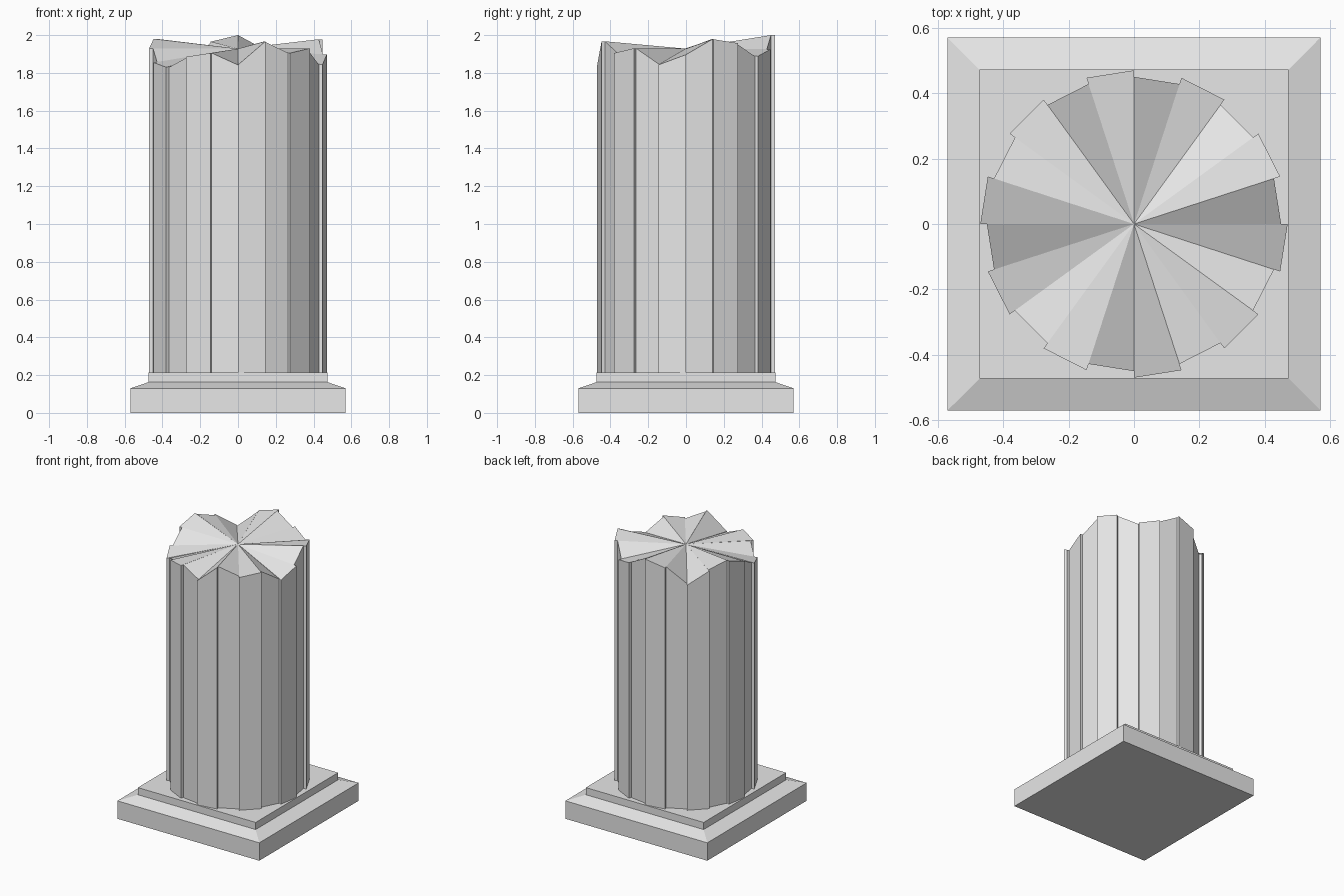
import bpy, bmesh
from math import sin, cos, pi, radians

cube = bpy.data.objects.get("Cube")
if cube:
    bpy.data.objects.remove(cube)

stone = bpy.data.materials.new("pale_grey_stone")
stone.use_nodes = True
grey = (0.8, 0.8, 0.8, 1)
stone.diffuse_color = grey
stone.node_tree.nodes["Principled BSDF"].inputs["Base Color"].default_value = grey


def finish(bm, name):
    bmesh.ops.recalc_face_normals(bm, faces=bm.faces)
    mesh = bpy.data.meshes.new(name)
    bm.to_mesh(mesh)
    bm.free()
    obj = bpy.data.objects.new(name, mesh)
    bpy.context.collection.objects.link(obj)
    mesh.materials.append(stone)
    return obj


def bridge(bm, low, high):
    n = len(low)
    for i in range(n):
        j = (i + 1) % n
        bm.faces.new((low[i], low[j], high[j], high[i]))


# Square stepped base with a sloped shoulder
bm = bmesh.new()
rings = []
for half, z in [(0.57, 0), (0.57, 0.13), (0.473, 0.163), (0.473, 0.215)]:
    rings.append([bm.verts.new((sx * half, sy * half, z))
                  for sx, sy in [(-1, -1), (1, -1), (1, 1), (-1, 1)]])
for low, high in zip(rings, rings[1:]):
    bridge(bm, low, high)
bm.faces.new(rings[0])
bm.faces.new(rings[-1])
finish(bm, "square_base")

# Broken rim heights, clockwise from the back
rim = [2.0, 1.925, 1.888, 1.957, 1.978, 1.897, 1.843, 1.93, 1.905, 1.967,
       1.842, 1.905, 1.885, 1.83, 1.855, 1.93, 1.98, 1.94, 1.85, 1.965]
count = len(rim)

# Shaft of alternating recessed and raised flat panels, with a jagged top
bm = bmesh.new()
bottom, top = [], []
for i in range(count):
    radius = 0.47 if i % 2 else 0.45
    for k in (i, i + 1):
        a = 2 * pi * k / count
        x, y = radius * sin(a), radius * cos(a)
        bottom.append(bm.verts.new((x, y, 0.215)))
        top.append(bm.verts.new((x, y, rim[k % count])))
bridge(bm, bottom, top)
bm.faces.new(bottom)
centre = bm.verts.new((0, 0, 1.928))
for i in range(len(top)):
    bm.faces.new((centre, top[i], top[(i + 1) % len(top)]))
shaft = finish(bm, "broken_shaft")

bpy.ops.object.select_all(action='DESELECT')
shaft.select_set(True)
bpy.context.view_layer.objects.active = shaft
bpy.ops.object.shade_smooth_by_angle(angle=radians(30))
